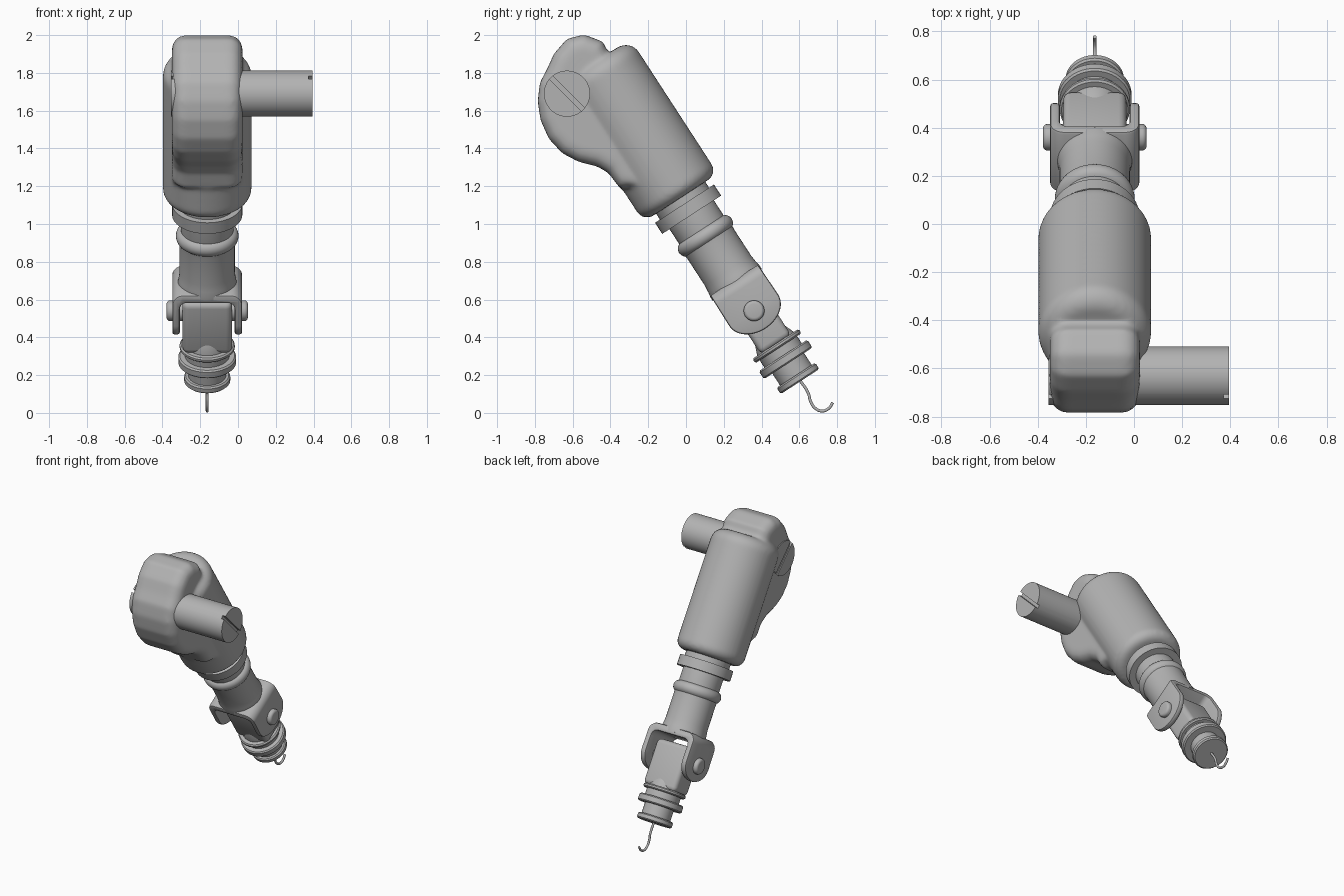
import bpy, bmesh
from math import sin, cos, pi, radians
from mathutils import Matrix, Vector

old = bpy.data.objects.get("Cube")
if old:
    bpy.data.objects.remove(old, do_unlink=True)

grey = bpy.data.materials.new("plain grey")
grey.use_nodes = True
grey.diffuse_color = (0.45, 0.45, 0.45, 1)
grey.node_tree.nodes["Principled BSDF"].inputs["Base Color"].default_value = (0.45, 0.45, 0.45, 1)

CX = -0.163
TILT = Matrix.Translation((CX, 0.01, 1.08)) @ Matrix.Rotation(radians(33), 4, 'X')
FLAT = Matrix.Translation((CX, 0, 0))


def finish(name, bm, matrix):
    bmesh.ops.recalc_face_normals(bm, faces=bm.faces)
    mesh = bpy.data.meshes.new(name)
    bm.to_mesh(mesh)
    bm.free()
    mesh.transform(matrix)
    mesh.materials.append(grey)
    ob = bpy.data.objects.new(name, mesh)
    bpy.context.collection.objects.link(ob)
    return ob


def activate(ob):
    bpy.ops.object.select_all(action='DESELECT')
    ob.select_set(True)
    bpy.context.view_layer.objects.active = ob


def modify(ob, kind, **settings):
    activate(ob)
    mod = ob.modifiers.new(kind, kind)
    for key, value in settings.items():
        setattr(mod, key, value)
    bpy.ops.object.modifier_apply(modifier=mod.name)


def smooth(ob, angle=35):
    activate(ob)
    bpy.ops.object.shade_smooth_by_angle(angle=radians(angle))


def boolean(ob, tool, operation):
    modify(ob, 'BOOLEAN', operation=operation, object=tool, solver='EXACT')
    bpy.data.objects.remove(tool, do_unlink=True)


def lathe(name, profile, matrix, steps=48):
    """Turn (radius, height) points around z; both ends close on the axis."""
    bm = bmesh.new()
    pts = [(0, profile[0][1])] + profile + [(0, profile[-1][1])]
    verts = [bm.verts.new((r, 0, z)) for r, z in pts]
    edges = [bm.edges.new(pair) for pair in zip(verts, verts[1:])]
    bmesh.ops.spin(bm, geom=verts + edges, axis=(0, 0, 1), cent=(0, 0, 0),
                   angle=2 * pi, steps=steps, use_merge=True)
    bmesh.ops.remove_doubles(bm, verts=bm.verts, dist=0.0001)
    return finish(name, bm, matrix)


def loft(name, layers, matrix):
    """Skin equal-length loops and cap both ends."""
    bm = bmesh.new()
    loops = [[bm.verts.new(p) for p in layer] for layer in layers]
    n = len(loops[0])
    for a, b in zip(loops, loops[1:]):
        for i in range(n):
            j = (i + 1) % n
            bm.faces.new((a[i], a[j], b[j], b[i]))
    bm.faces.new(loops[0])
    bm.faces.new(loops[-1])
    return finish(name, bm, matrix)


def box(name, size, centre, matrix, bevel=0):
    bm = bmesh.new()
    bmesh.ops.create_cube(bm, size=1, matrix=Matrix.Translation(centre) @ Matrix.Diagonal((*size, 1)))
    ob = finish(name, bm, matrix)
    if bevel:
        modify(ob, 'BEVEL', width=bevel, segments=4)
    return ob


def arc(cx, cy, rx, ry, start, end, n=8):
    angles = [radians(start + (end - start) * i / n) for i in range(n + 1)]
    return [(cx + rx * cos(a), cy + ry * sin(a)) for a in angles]


def inset(pts, d):
    """Move a closed counter-clockwise outline inward."""
    out = []
    for i, p in enumerate(pts):
        t = (Vector(pts[(i + 1) % len(pts)]) - Vector(pts[i - 1])).normalized()
        out.append((p[0] - t.y * d, p[1] + t.x * d))
    return out


# main housing: rounded barrel blended with the thick head
body = lathe("housing", arc(0.175, 0.13, 0.06, 0.06, -90, 0) + arc(0.155, 0.84, 0.08, 0.08, 0, 90), TILT)
outline = [(-0.25, 1.65), (-0.40, 1.88), (-0.44, 1.965), (-0.54, 2.003), (-0.63, 1.98),
           (-0.70, 1.90), (-0.735, 1.82), (-0.773, 1.75), (-0.785, 1.65), (-0.77, 1.55),
           (-0.725, 1.45), (-0.655, 1.375), (-0.57, 1.33), (-0.47, 1.305), (-0.41, 1.27),
           (-0.35, 1.19), (-0.2, 1.2)]
layers = []
for side in (-1, 1):
    ring = []
    for i in range(7):
        a = pi / 2 * i / 6
        ring.append([(side * (0.112 + 0.075 * cos(a)), y, z)
                     for y, z in inset(outline, 0.075 * (1 - sin(a)))])
    layers += ring if side < 0 else ring[::-1]
head = loft("head", layers, FLAT)
activate(body)
head.select_set(True)
bpy.ops.object.join()
modify(body, 'REMESH', mode='VOXEL', voxel_size=0.013)
modify(body, 'SMOOTH', factor=0.5, iterations=8)
smooth(body, 60)

# cross pin with a screwdriver slot in each end
LEFT, RIGHT = -0.356, 0.394
pin = lathe("cross_pin", [(0.122, LEFT), (0.122, RIGHT)],
            Matrix.Translation((0, -0.63, 1.69)) @ Matrix.Rotation(pi / 2, 4, 'Y'))
for x in (LEFT, RIGHT):
    slot = box("slot_cutter", (0.044, 0.4, 0.024), (0, 0, 0),
               Matrix.Translation((x, -0.63, 1.69)) @ Matrix.Rotation(-pi / 4, 4, 'X'))
    boolean(pin, slot, 'DIFFERENCE')
smooth(pin)

# collar, neck, rounded ring and shaft with flared foot
shaft = lathe("collar_and_shaft",
              [(0.155, 0.10), (0.155, 0.033), (0.186, 0.033), (0.186, -0.037), (0.14, -0.037), (0.14, -0.125)]
              + arc(0.13, -0.17, 0.036, 0.04, 75, -60) +
              [(0.146, -0.225), (0.146, -0.39), (0.15, -0.43), (0.155, -0.46), (0.155, -0.48)], TILT)
smooth(shaft)

# forked bracket: U section trimmed to rounded arm ends
half_u = [(0.185, -0.8)] + arc(0.125, -0.51, 0.06, 0.06, 0, 90)
inner = arc(0.105, -0.54, 0.04, 0.04, 90, 0) + [(0.145, -0.8)]


def mirrored(pts):
    return [(-x, z) for x, z in reversed(pts)]


u_shape = half_u + mirrored(half_u) + mirrored(inner) + inner
fork = loft("forked_bracket", [[(x, y, z) for x, z in u_shape] for y in (-0.155, 0.155)], TILT)
arm = [(0.15, -0.4), (-0.15, -0.4)] + arc(0, -0.64, 0.154, 0.115, 180, 360, 24)
trim = loft("arm_trim", [[(x, y, z) for y, z in arm] for x in (-0.3, 0.3)], TILT)
boolean(fork, trim, 'INTERSECT')
modify(fork, 'BEVEL', width=0.012, segments=2, limit_method='ANGLE', angle_limit=radians(50))
smooth(fork, 40)

# hinge pin with domed ends
dome = arc(0.037, 0.197, 0.018, 0.018, 0, 90, 4)
hinge = lathe("hinge_pin", [(r, -z) for r, z in reversed(dome)] + dome,
              TILT @ Matrix.Translation((0, 0, -0.643)) @ Matrix.Rotation(pi / 2, 4, 'Y'), 32)
smooth(hinge)

# tongue between the arms
tongue = box("tongue", (0.262, 0.19, 0.32), (0, 0, -0.70), TILT, 0.032)
smooth(tongue)

# ringed tip
tip = [(0.095, -0.80), (0.115, -0.85)]
for radius, top, bottom, neck in ((0.146, -0.852, -0.88, 0.118),
                                  (0.153, -0.925, -0.975, 0.10),
                                  (0.122, -1.05, -1.09, 0.05)):
    e = 0.008
    tip += [(tip[-1][0], top), (radius - e, top), (radius, top - e),
            (radius, bottom + e), (radius - e, bottom), (neck, bottom)]
smooth(lathe("ringed_tip", tip, TILT))

# wire hook
curve = bpy.data.curves.new("hook", 'CURVE')
curve.dimensions = '3D'
curve.bevel_depth = 0.008
curve.bevel_resolution = 3
curve.use_fill_caps = True
path = [(0.59, 0.19), (0.647, 0.105), (0.66, 0.06), (0.685, 0.024), (0.722, 0.010), (0.757, 0.025), (0.777, 0.055)]
spline = curve.splines.new('BEZIER')
spline.bezier_points.add(len(path) - 1)
for point, (y, z) in zip(spline.bezier_points, path):
    point.co = (CX, y, z)
    point.handle_left_type = point.handle_right_type = 'AUTO'
curve.materials.append(grey)
hook = bpy.data.objects.new("hook", curve)
bpy.context.collection.objects.link(hook)
activate(hook)
bpy.ops.object.convert(target='MESH')
smooth(bpy.context.object, 60)
